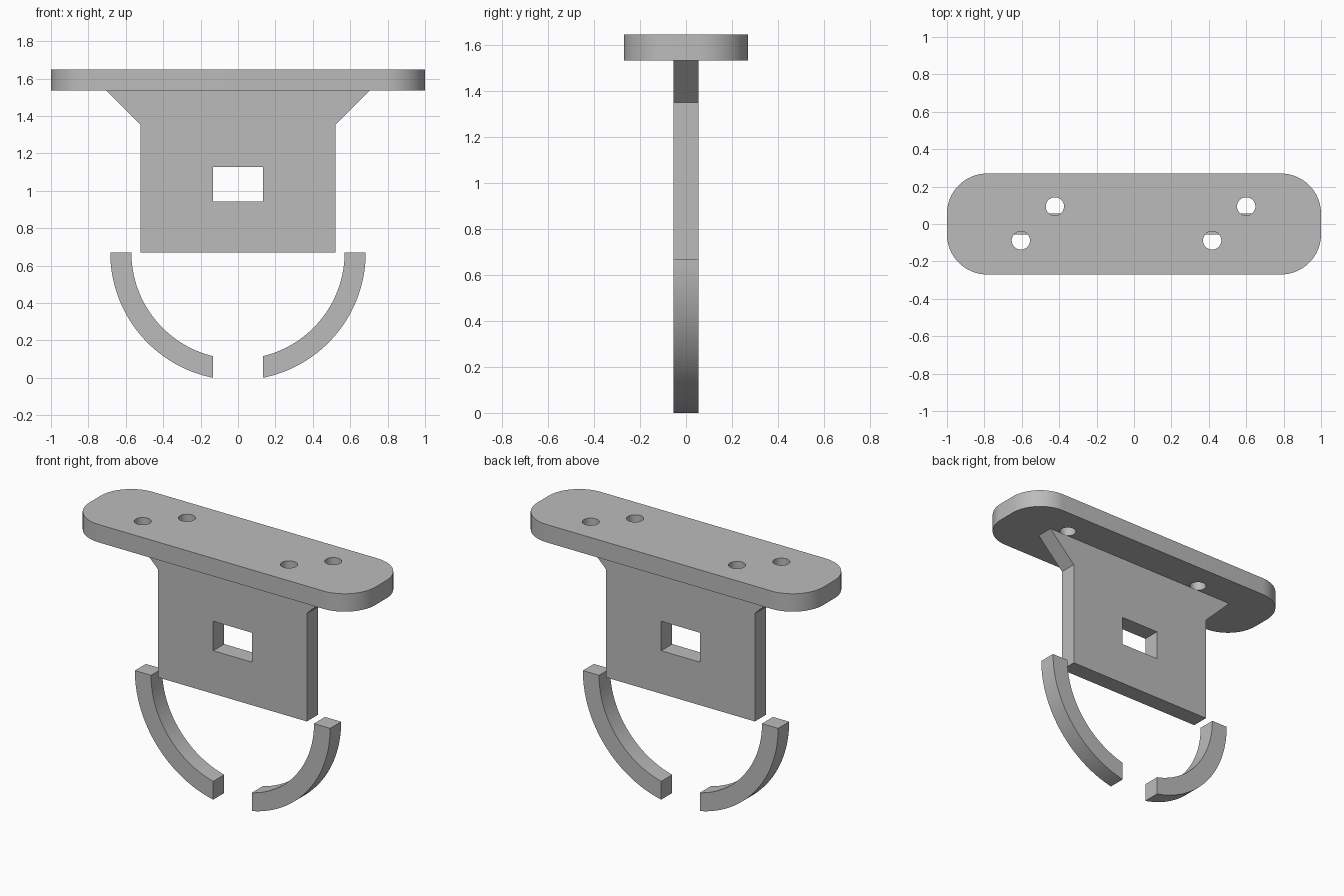
import bpy
import bmesh
from math import sin, cos, pi, acos, radians
from mathutils import Vector

cube = bpy.data.objects.get("Cube")
if cube:
    bpy.data.objects.remove(cube, do_unlink=True)

grey = bpy.data.materials.new("plain grey")
grey.use_nodes = True
COLOUR = (0.5, 0.5, 0.5, 1)
grey.diffuse_color = COLOUR
grey.node_tree.nodes["Principled BSDF"].inputs["Base Color"].default_value = COLOUR


def prism(name, outline, axis, low, high):
    """Extrude a 2D outline along 'Y' (x, z points) or 'Z' (x, y points)."""
    bm = bmesh.new()
    place = (lambda a, b: (a, low, b)) if axis == "Y" else (lambda a, b: (a, b, low))
    face = bm.faces.new([bm.verts.new(place(a, b)) for a, b in outline])
    step = Vector((0, high - low, 0)) if axis == "Y" else Vector((0, 0, high - low))
    new = bmesh.ops.extrude_face_region(bm, geom=[face])["geom"]
    bmesh.ops.translate(bm, vec=step, verts=[v for v in new if isinstance(v, bmesh.types.BMVert)])
    bmesh.ops.recalc_face_normals(bm, faces=bm.faces)
    mesh = bpy.data.meshes.new(name)
    bm.to_mesh(mesh)
    bm.free()
    mesh.materials.append(grey)
    obj = bpy.data.objects.new(name, mesh)
    bpy.context.collection.objects.link(obj)
    return obj


def activate(obj):
    bpy.ops.object.select_all(action="DESELECT")
    obj.select_set(True)
    bpy.context.view_layer.objects.active = obj


def cut(obj, cutter):
    """Subtract the cutter from the part, then discard it."""
    cutter.hide_render = True
    mod = obj.modifiers.new("cut", "BOOLEAN")
    mod.operation, mod.solver, mod.object = "DIFFERENCE", "EXACT", cutter
    activate(obj)
    bpy.ops.object.modifier_apply(modifier=mod.name)
    bpy.data.objects.remove(cutter, do_unlink=True)


def arc(cx, cy, radius, start, end, steps):
    angles = [start + (end - start) * i / steps for i in range(steps + 1)]
    return [(cx + radius * cos(a), cy + radius * sin(a)) for a in angles]


def smooth(obj):
    activate(obj)
    bpy.ops.object.shade_smooth_by_angle(angle=radians(30))


THICK = 0.055      # half thickness of the web and hook
GAP = 0.135        # half width of the window and hook opening
SEAT = 1.535       # underside of the mounting plate
HOOK_Z = 0.67      # centre of the hook arcs

# Mounting plate with rounded corners
R = 0.215
outline = []
for quarter, (sx, sy) in enumerate([(1, 1), (-1, 1), (-1, -1), (1, -1)]):
    outline += arc(sx * (1 - R), sy * (0.27 - R), R,
                   quarter * pi / 2, (quarter + 1) * pi / 2, 16)
plate = prism("mounting_plate", outline, "Z", SEAT, 1.648)

# Staggered screw holes
for x, y in [(-0.605, -0.088), (-0.423, 0.094), (0.418, -0.088), (0.6, 0.094)]:
    hole = arc(x, y, 0.049, 0, 2 * pi, 32)[:-1]
    cut(plate, prism("hole_cutter", hole, "Z", SEAT - 0.1, 1.8))
smooth(plate)

# Upright web with flared shoulders and a rectangular window
half = [(0.52, HOOK_Z), (0.52, 1.352), (0.703, SEAT)]
web = prism("web", half + [(-x, z) for x, z in reversed(half)], "Y", -THICK, THICK)
window = [(-GAP, 0.942), (GAP, 0.942), (GAP, 1.128), (-GAP, 1.128)]
cut(web, prism("window_cutter", window, "Y", -0.2, 0.2))

# Pair of curved hook arms, cut off vertically at the opening
OUTER, INNER = 0.683, 0.57
for name, side in [("left_hook", 1), ("right_hook", -1)]:
    ring = arc(0, HOOK_Z, OUTER, 0, -acos(GAP / OUTER), 32)
    ring += arc(0, HOOK_Z, INNER, -acos(GAP / INNER), 0, 32)
    smooth(prism(name, [(side * x, z) for x, z in ring], "Y", -THICK, THICK))
